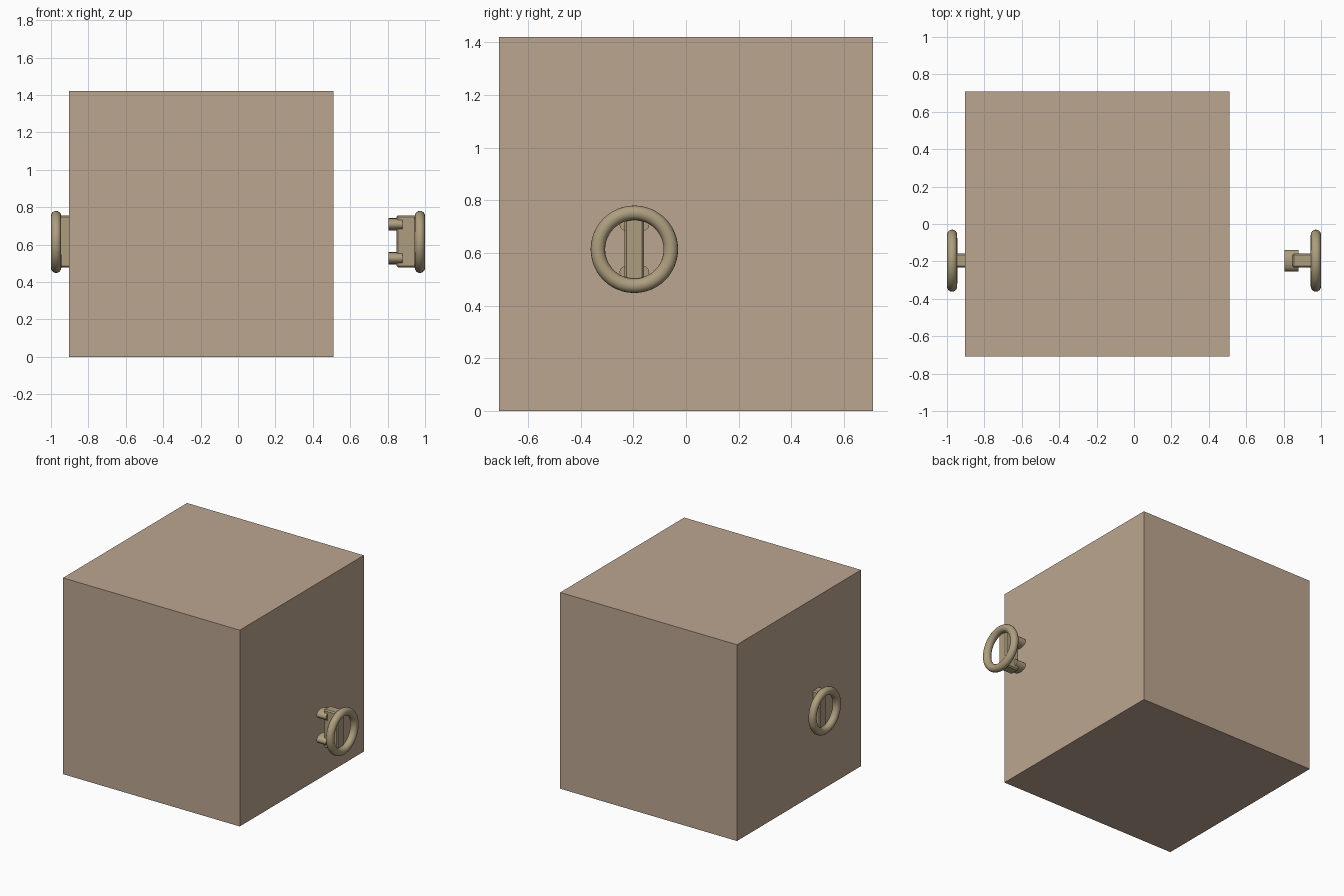
import bpy, math

if "Cube" in bpy.data.objects:
    bpy.data.objects.remove(bpy.data.objects["Cube"])

def material(name, rgb):
    m = bpy.data.materials.new(name)
    m.diffuse_color = (*rgb, 1)
    m.use_nodes = True
    m.node_tree.nodes["Principled BSDF"].inputs["Base Color"].default_value = m.diffuse_color
    return m

box_mat = material("tan", (0.50, 0.38, 0.28))
metal_mat = material("khaki", (0.42, 0.34, 0.21))

def finish(name, mat, scale=None, smooth=False):
    o = bpy.context.object
    o.name = name
    if scale:
        o.scale = scale
    bpy.ops.object.transform_apply(location=False, rotation=True, scale=True)
    o.data.materials.append(mat)
    if smooth:
        bpy.ops.object.shade_smooth_by_angle(angle=math.radians(40))
    return o

# Large plain box
bpy.ops.mesh.primitive_cube_add(size=1, location=(-0.197, 0, 0.71))
finish("box", box_mat, (1.415, 1.418, 1.42))

Y, Z = -0.196, 0.614  # shared handle axis

def handle(side, label):
    # Ring
    bpy.ops.mesh.primitive_torus_add(
        location=(side * 0.9725, Y, Z), rotation=(0, math.pi / 2, 0),
        major_radius=0.1385, minor_radius=0.0275,
        major_segments=48, minor_segments=16)
    finish(label + "_ring", metal_mat, smooth=True)

    # Upright bar behind the ring
    bpy.ops.mesh.primitive_cube_add(size=1, location=(side * 0.904, Y, Z + 0.003))
    bar = finish(label + "_bar", metal_mat, (0.112, 0.074, 0.278))
    bevel = bar.modifiers.new("chamfer", 'BEVEL')
    bevel.width = 0.008
    bevel.segments = 1

    # Two oval mounting pegs (the left pair sits inside the box)
    for z, tag in ((0.708, "upper"), (0.527, "lower")):
        bpy.ops.mesh.primitive_cylinder_add(
            vertices=16, radius=1, depth=1,
            location=(side * 0.8425, Y, z), rotation=(0, math.pi / 2, 0))
        finish(f"{label}_{tag}_peg", metal_mat, (0.033, 0.057, 0.075), True)

handle(-1, "left")
handle(1, "right")
